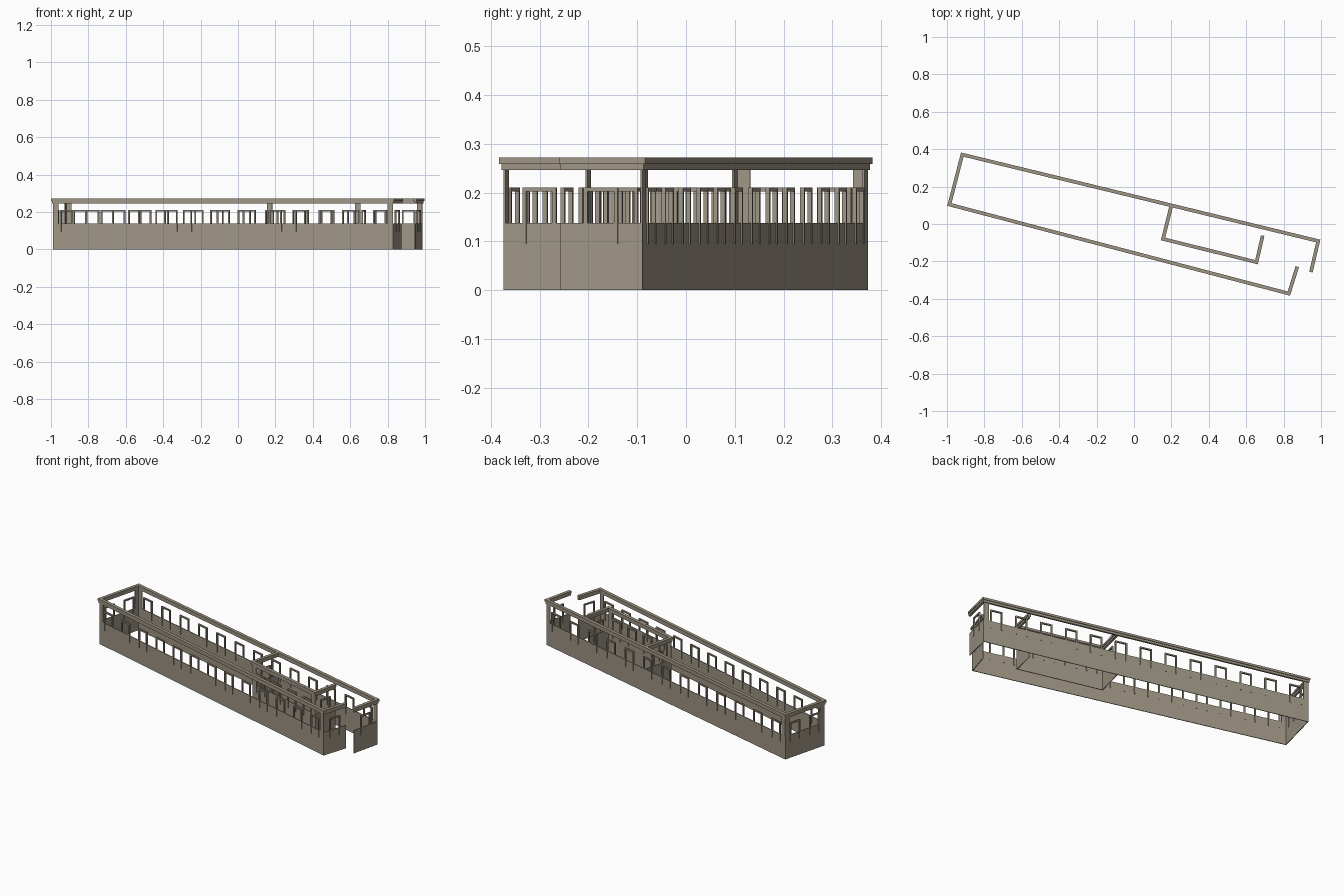
import bpy, bmesh
from mathutils import Vector, Matrix

old = bpy.data.objects.get("Cube")
if old:
    bpy.data.objects.remove(old, do_unlink=True)

stone = bpy.data.materials.new("beige_stone")
stone.use_nodes = True
colour = (0.34, 0.30, 0.235, 1)
stone.diffuse_color = colour
stone.node_tree.nodes["Principled BSDF"].inputs["Base Color"].default_value = colour

# Plan of the walls: outer shell with a doorway gap, and an inner partition
back_right, back_left = (0.985, -0.091), (-0.918, 0.371)
front_left, front_right = (-0.987, 0.104), (0.828, -0.372)
outer = [(0.946, -0.257), back_right, back_left, front_left, front_right, (0.873, -0.228)]
inner = [(0.20, 0.10), (0.155, -0.08), (0.655, -0.204), (0.688, -0.062)]
outer = [Vector(p) for p in outer]
inner = [Vector(p) for p in inner]
SILL, EAVES, TOP = 0.138, 0.246, 0.272


def finish(name, bm):
    bmesh.ops.recalc_face_normals(bm, faces=bm.faces)
    mesh = bpy.data.meshes.new(name)
    bm.to_mesh(mesh)
    bm.free()
    mesh.materials.append(stone)
    obj = bpy.data.objects.new(name, mesh)
    bpy.context.collection.objects.link(obj)


def ribbon(name, path, width, z0, z1):
    """Mitred strip of rectangular section along an open path."""
    bm = bmesh.new()
    rings = []
    for i, p in enumerate(path):
        dirs = []
        if i > 0:
            dirs.append((p - path[i - 1]).normalized())
        if i < len(path) - 1:
            dirs.append((path[i + 1] - p).normalized())
        normals = [Vector((-d.y, d.x)) for d in dirs]
        miter = sum(normals, Vector((0, 0))).normalized()
        off = miter * (width / 2 / miter.dot(normals[0]))
        a, b = p + off, p - off
        rings.append([bm.verts.new((q.x, q.y, z))
                      for q, z in ((a, z0), (b, z0), (b, z1), (a, z1))])
    for r, s in zip(rings, rings[1:]):
        for k in range(4):
            n = (k + 1) % 4
            bm.faces.new((r[k], r[n], s[n], s[k]))
    bm.faces.new(rings[0])
    bm.faces.new(rings[-1])
    finish(name, bm)


def box(bm, start, direction, s0, s1, depth, z0, z1):
    """Box lying along a wall line between distances s0 and s1."""
    d = direction.normalized()
    mid = start + d * ((s0 + s1) / 2)
    turn = Matrix.Rotation(Vector((1, 0)).angle_signed(d) * -1, 4, 'Z')
    size = Matrix.Diagonal((s1 - s0, depth, z1 - z0, 1))
    move = Matrix.Translation((mid.x, mid.y, (z0 + z1) / 2))
    bmesh.ops.create_cube(bm, size=1, matrix=move @ turn @ size)


def window_frames(name, a, b, count):
    """Row of open window frames whose posts run down over the wall."""
    bm = bmesh.new()
    step = (b - a).length / count
    half, post, depth = 0.036, 0.008, 0.009
    for i in range(count):
        c = (i + 0.5) * step
        box(bm, a, b - a, c - half, c - half + post, depth, 0.095, 0.21)
        box(bm, a, b - a, c + half - post, c + half, depth, 0.095, 0.21)
        box(bm, a, b - a, c - half + post, c + half - post, depth, 0.202, 0.21)
    finish(name, bm)


# Walls and two-step cornices
for label, path in (("outer", outer), ("inner", inner)):
    ribbon(label + "_wall", path, 0.004, 0, SILL)
    ribbon(label + "_cornice_lower", path, 0.011, EAVES, 0.259)
    ribbon(label + "_cornice_upper", path, 0.019, 0.259, TOP)

# Window frames, one row per wall
rows = [("right_back_windows", outer, 0, 1), ("back_windows", outer, 1, 13),
        ("left_windows", outer, 2, 2), ("front_windows", outer, 3, 13),
        ("right_front_windows", outer, 4, 1), ("partition_left_windows", inner, 0, 1),
        ("partition_front_windows", inner, 1, 4), ("partition_right_windows", inner, 2, 1)]
for name, path, i, count in rows:
    window_frames(name, path[i], path[i + 1], count)

# Flat corner pillars between the wall top and the cornice
pillars = [("back_right_pillar", outer, 1, [2]), ("back_left_pillar", outer, 2, [1, 3]),
           ("front_left_pillar", outer, 3, [2, 4]), ("front_right_pillar", outer, 4, [3]),
           ("partition_left_pillar", inner, 1, [2]), ("partition_right_pillar", inner, 2, [1])]
for name, path, i, ends in pillars:
    bm = bmesh.new()
    for e in ends:
        box(bm, path[i], path[e] - path[i], 0, 0.029, 0.004, SILL, EAVES)
    finish(name, bm)
